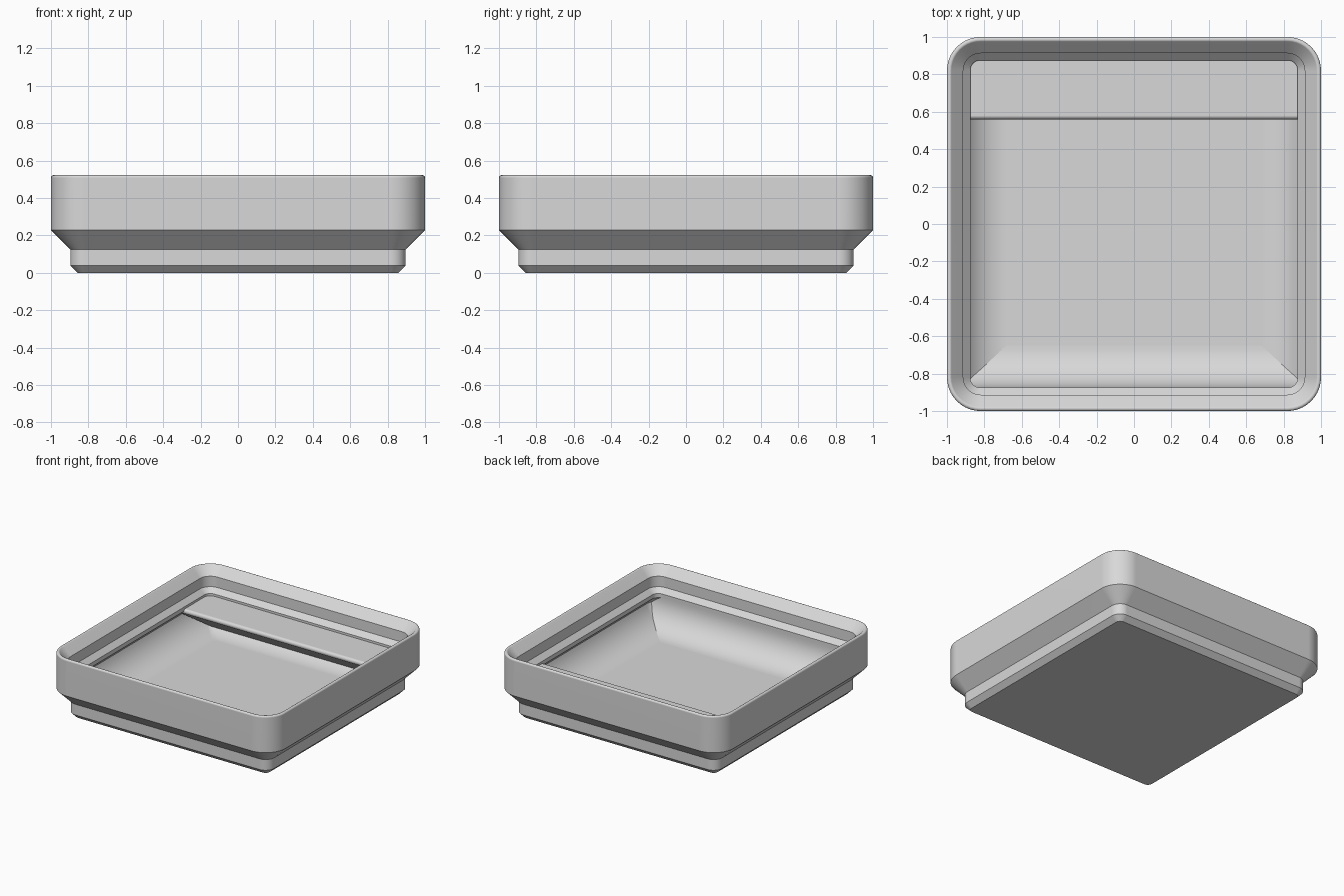
import bpy, bmesh, math

if "Cube" in bpy.data.objects:
    bpy.data.objects.remove(bpy.data.objects["Cube"])

grey = bpy.data.materials.new("light grey")
grey.diffuse_color = (0.69, 0.69, 0.69, 1)
grey.use_nodes = True
grey.node_tree.nodes["Principled BSDF"].inputs["Base Color"].default_value = grey.diffuse_color

# Bowl fillet: circle centre offset, centre height and radius
BOWL_C, BOWL_Z, BOWL_R = 0.682, 0.33, 0.26
FLOOR = BOWL_Z - BOWL_R


def bowl_half(z):
    """Half width of the bowl at a height, pushed slightly into the wall."""
    d = min(BOWL_Z - z, BOWL_R)
    return min(0.935, BOWL_C + math.sqrt(max(0, BOWL_R ** 2 - d * d)) + 0.008)


def finish(bm, name):
    bmesh.ops.recalc_face_normals(bm, faces=bm.faces)
    mesh = bpy.data.meshes.new(name)
    bm.to_mesh(mesh)
    bm.free()
    obj = bpy.data.objects.new(name, mesh)
    bpy.context.collection.objects.link(obj)
    mesh.materials.append(grey)
    bpy.ops.object.select_all(action='DESELECT')
    obj.select_set(True)
    bpy.context.view_layer.objects.active = obj
    bpy.ops.object.shade_smooth_by_angle(angle=math.radians(30))
    # Keeps the large flat faces evenly shaded
    obj.modifiers.new("flat_faces", 'WEIGHTED_NORMAL').keep_sharp = True
    return obj


def rounded_square(half, radius, z, seg=10):
    pts = []
    for q, (sx, sy) in enumerate(((1, 1), (-1, 1), (-1, -1), (1, -1))):
        c = half - radius
        for i in range(seg + 1):
            a = (q + i / seg) * math.pi / 2
            pts.append((sx * c + radius * math.cos(a), sy * c + radius * math.sin(a), z))
    return pts


def cross_bar(profile, name):
    """Extrude a (y, z) profile across the bowl, ends following its walls."""
    bm = bmesh.new()
    ends = [[bm.verts.new((s * bowl_half(z), y, z)) for y, z in profile] for s in (-1, 1)]
    m = len(profile)
    for i in range(m):
        j = (i + 1) % m
        bm.faces.new((ends[0][i], ends[0][j], ends[1][j], ends[1][i]))
    caps = [bm.faces.new(ends[0]), bm.faces.new(ends[1][::-1])]
    bmesh.ops.triangulate(bm, faces=caps)
    return finish(bm, name)


# Tray section as (half width, corner radius, height), outside then inside
section = [(0.857, 0.039, 0), (0.896, 0.077, 0.039), (0.896, 0.077, 0.125), (1, 0.18, 0.229)]
# Rounded rim
for i in range(8):
    a = math.radians(135 * i / 7)
    x = 0.986 + 0.014 * math.cos(a)
    section.append((x, x - 0.82, 0.508 + 0.014 * math.sin(a)))
# Stacking lip with a sloped underside
section += [(0.913, 0.093, 0.455), (0.913, 0.093, 0.371), (0.875, 0.053, 0.333),
            (0.875, 0.053, 0.30)]
# Filleted bowl
a0 = math.acos((0.928 - BOWL_C) / BOWL_R)
for i in range(17):
    a = a0 + (math.pi / 2 - a0) * i / 16
    half = BOWL_C + BOWL_R * math.cos(a)
    section.append((half, max(0.03, half - 0.82), BOWL_Z - BOWL_R * math.sin(a)))

bm = bmesh.new()
rings = [[bm.verts.new(p) for p in rounded_square(*s)] for s in section]
n = len(rings[0])
for lo, hi in zip(rings, rings[1:]):
    for i in range(n):
        j = (i + 1) % n
        bm.faces.new((lo[i], lo[j], hi[j], hi[i]))
bm.faces.new(rings[0][::-1])
bm.faces.new(rings[-1])
finish(bm, "tray")

# Label shelf: wedge with a rounded front edge
TOP, FRONT, r = 0.315, 0.56, 0.02
profile = [(0.935, TOP)]
for i in range(11):
    a = math.radians(90 + 144 * i / 10)
    profile.append((FRONT + r + r * math.cos(a), TOP - r + r * math.sin(a)))
y0, z0 = profile[-1]
profile += [(0.82, z0 - (0.82 - y0) * math.tan(math.radians(36))), (0.9, 0.185), (0.935, 0.25)]
cross_bar(profile, "label_shelf")

# Finger scoop along the front wall
S = 0.225
profile = [(-0.875, 0.31)]
for i in range(17):
    a = math.pi / 2 * i / 16
    profile.append((-0.875 + S * (1 - math.cos(a)), FLOOR + S * (1 - math.sin(a))))
for z in (0.072, 0.08, 0.1, 0.13, 0.17, 0.21, 0.25):
    profile.append((-bowl_half(z), z))
profile.append((-0.90, 0.31))
cross_bar(profile, "finger_scoop")
